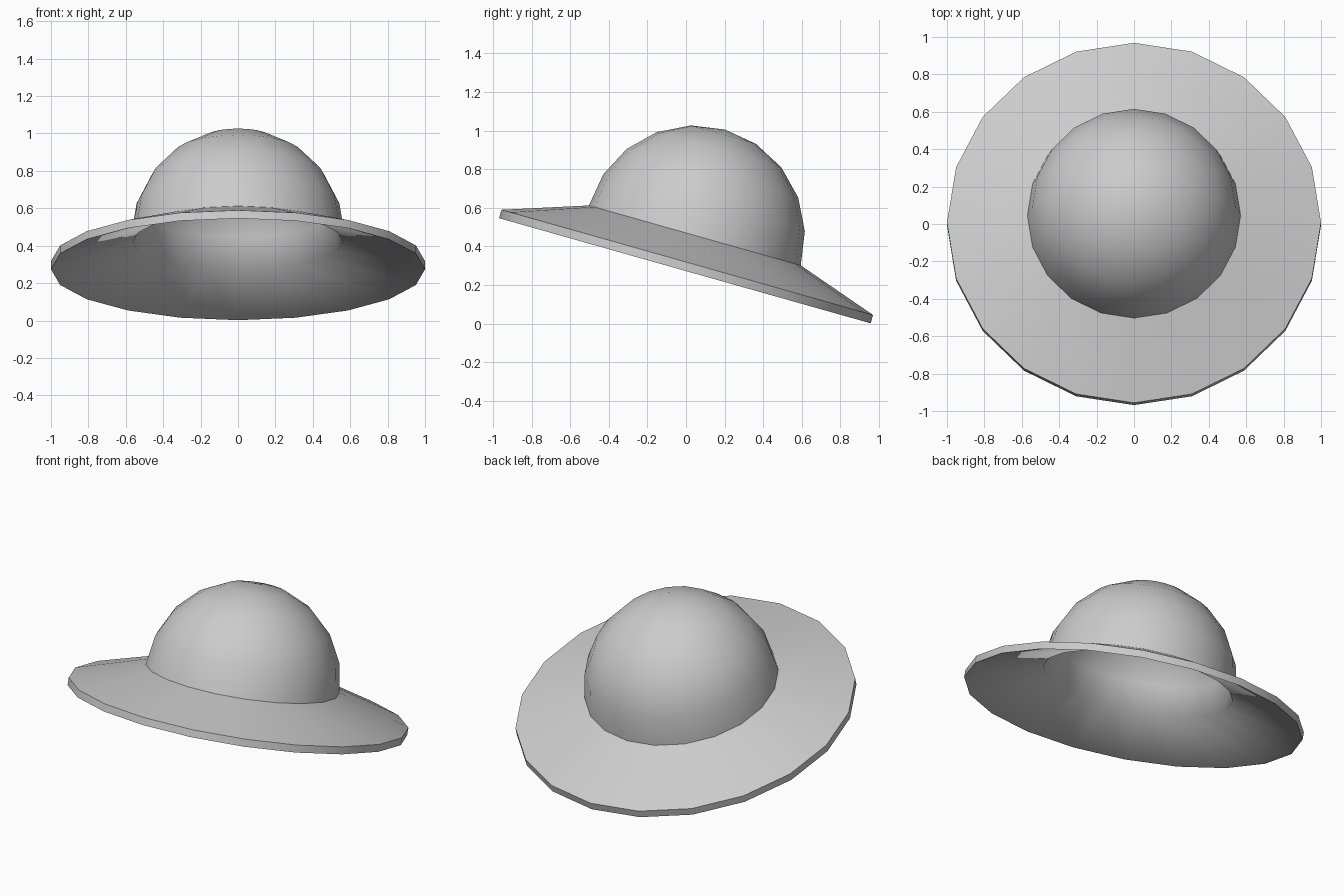
import bpy, bmesh, math
from mathutils import Matrix

if "Cube" in bpy.data.objects:
    bpy.data.objects.remove(bpy.data.objects["Cube"])

SIDES = 20
TILT = math.radians(-15.8)


def lathe(name, profile, sharp_rings, place):
    """Revolve a closed-at-the-axis (radius, height) profile about z."""
    bm = bmesh.new()
    rings = []
    for r, h in profile:
        if r < 1e-4:
            rings.append([bm.verts.new((0, 0, h))] * SIDES)
        else:
            rings.append([bm.verts.new((r * math.cos(2 * math.pi * i / SIDES),
                                        r * math.sin(2 * math.pi * i / SIDES), h))
                          for i in range(SIDES)])
    for a, b in zip(rings, rings[1:]):
        for i in range(SIDES):
            j = (i + 1) % SIDES
            corners = list(dict.fromkeys((a[i], a[j], b[j], b[i])))
            bm.faces.new(corners).smooth = True
    # crisp creases
    for k in sharp_rings:
        for i in range(SIDES):
            bm.edges.get((rings[k][i], rings[k][(i + 1) % SIDES])).smooth = False
    bmesh.ops.recalc_face_normals(bm, faces=bm.faces)
    bm.transform(place)
    mesh = bpy.data.meshes.new(name)
    bm.to_mesh(mesh)
    bm.free()
    ob = bpy.data.objects.new(name, mesh)
    bpy.context.collection.objects.link(ob)
    return ob


def dome(radius, base):
    """Quarter arc from the base ring to the pole."""
    return [(radius * math.cos(math.radians(18 * i)),
             base + radius * math.sin(math.radians(18 * i))) for i in range(5)] + [(0, base + radius)]


# hat shell: outer crown, brim top, rim, brim underside, hollow inside of crown
outer = dome(0.57, 0.19)[::-1]
rim = [(1.0, 0.045), (1.0, 0.0)]
inner = dome(0.56, 0.155)
n = len(outer)
place = Matrix.Translation((0, -0.006, 0.274)) @ Matrix.Rotation(TILT, 4, 'X')
lathe("hat", outer + rim + inner, [n - 1, n, n + 1], place)
